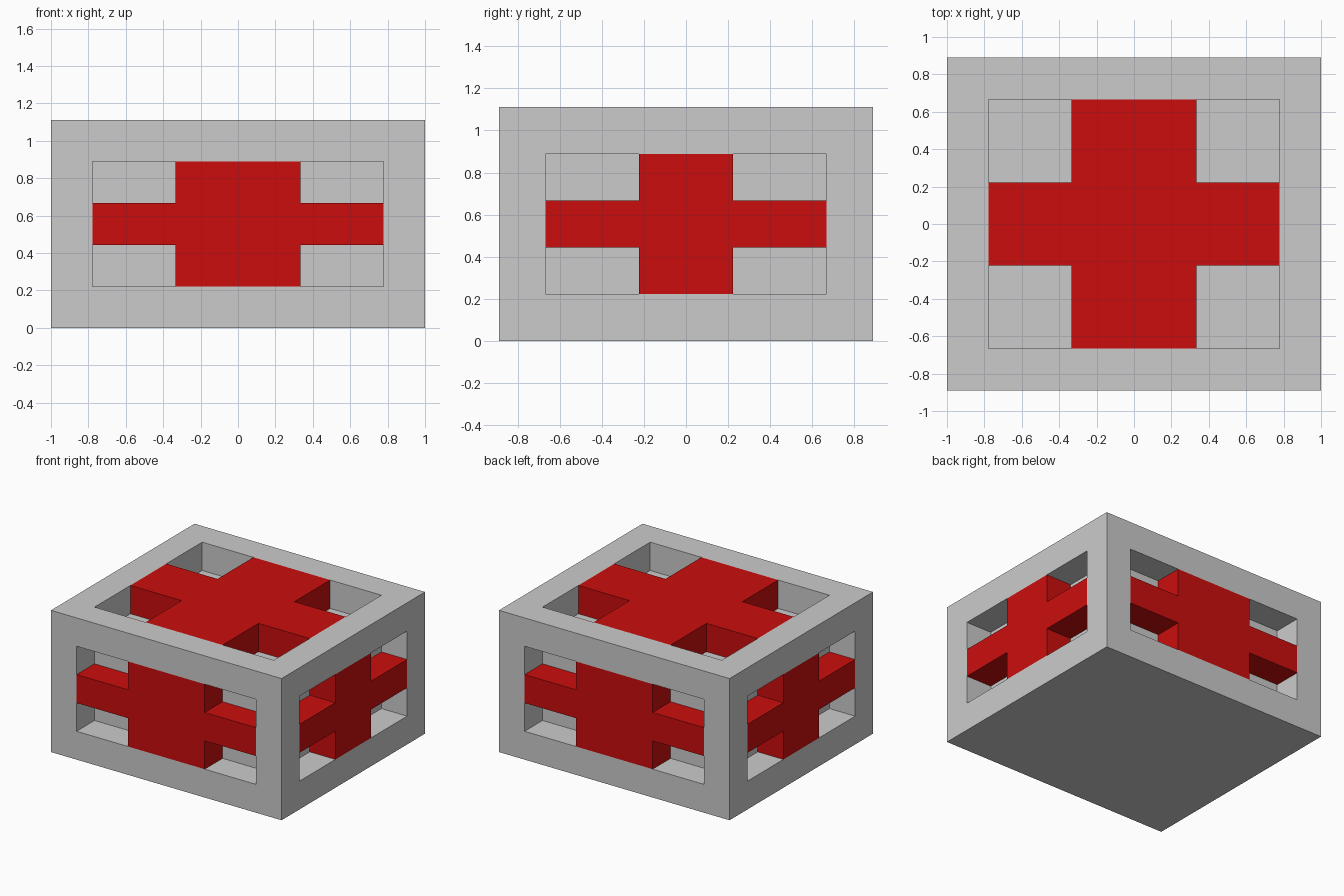
import bpy
import bmesh
from mathutils import Vector

U = 1 / 9                                # grid module
HALF = Vector((9, 8, 5)) * U             # half size of the block
CENTRE = Vector((0, 0, HALF.z))
DEPTH = 2 * U                            # frame width and recess depth
OPEN = HALF - Vector((DEPTH,) * 3)       # half size of the openings
BAR = Vector((3, 2, 1)) * U              # half width of the cross bars

if "Cube" in bpy.data.objects:
    bpy.data.objects.remove(bpy.data.objects["Cube"])


def material(name, rgb):
    mat = bpy.data.materials.new(name)
    mat.use_nodes = True
    mat.diffuse_color = (*rgb, 1)
    mat.node_tree.nodes["Principled BSDF"].inputs["Base Color"].default_value = (*rgb, 1)
    return mat


def add_object(name, bm, mat):
    bmesh.ops.recalc_face_normals(bm, faces=bm.faces)
    mesh = bpy.data.meshes.new(name)
    bm.to_mesh(mesh)
    bm.free()
    mesh.materials.append(mat)
    obj = bpy.data.objects.new(name, mesh)
    bpy.context.collection.objects.link(obj)
    return obj


grey = material("grey", (0.60, 0.60, 0.60))
red = material("red", (0.60, 0.004, 0.004))

# Grey block: inset every face but the bottom, then sink it into a recess
bm = bmesh.new()
bmesh.ops.create_cube(bm, size=2)
for v in bm.verts:
    v.co = Vector(a * b for a, b in zip(v.co, HALF)) + CENTRE
bm.normal_update()
for face in [f for f in bm.faces if f.normal.z > -0.5]:
    normal = face.normal.copy()
    bmesh.ops.inset_individual(bm, faces=[face], thickness=DEPTH, use_even_offset=True)
    sunk = bmesh.ops.extrude_discrete_faces(bm, faces=[face])["faces"]
    bmesh.ops.translate(bm, verts=list(sunk[0].verts), vec=-normal * DEPTH)
add_object("frame_block", bm, grey)


def cross_panel(name, axis, side):
    """Cross-shaped slab filling one recess, flush with the outer face."""
    a, b = [i for i in range(3) if i != axis]
    outline = []
    for sa, sb in ((1, 1), (-1, 1), (-1, -1), (1, -1)):
        corner = [(OPEN[a], BAR[b]), (BAR[a], BAR[b]), (BAR[a], OPEN[b])]
        if sa * sb < 0:
            corner.reverse()
        outline += [(sa * p, sb * q) for p, q in corner]
    bm = bmesh.new()
    verts = []
    for p, q in outline:
        co = Vector()
        co[a], co[b], co[axis] = p, q, side * HALF[axis]
        verts.append(bm.verts.new(co + CENTRE))
    face = bm.faces.new(verts)
    ring = bmesh.ops.extrude_face_region(bm, geom=[face], use_keep_orig=True)["geom"]
    inward = Vector()
    inward[axis] = -side * DEPTH
    bmesh.ops.translate(bm, vec=inward,
                        verts=[g for g in ring if isinstance(g, bmesh.types.BMVert)])
    add_object(name, bm, red)


# Red crosses on the four sides and the top
for name, axis, side in (("front_cross", 1, -1), ("back_cross", 1, 1),
                         ("left_cross", 0, 1), ("right_cross", 0, -1),
                         ("top_cross", 2, 1)):
    cross_panel(name, axis, side)
